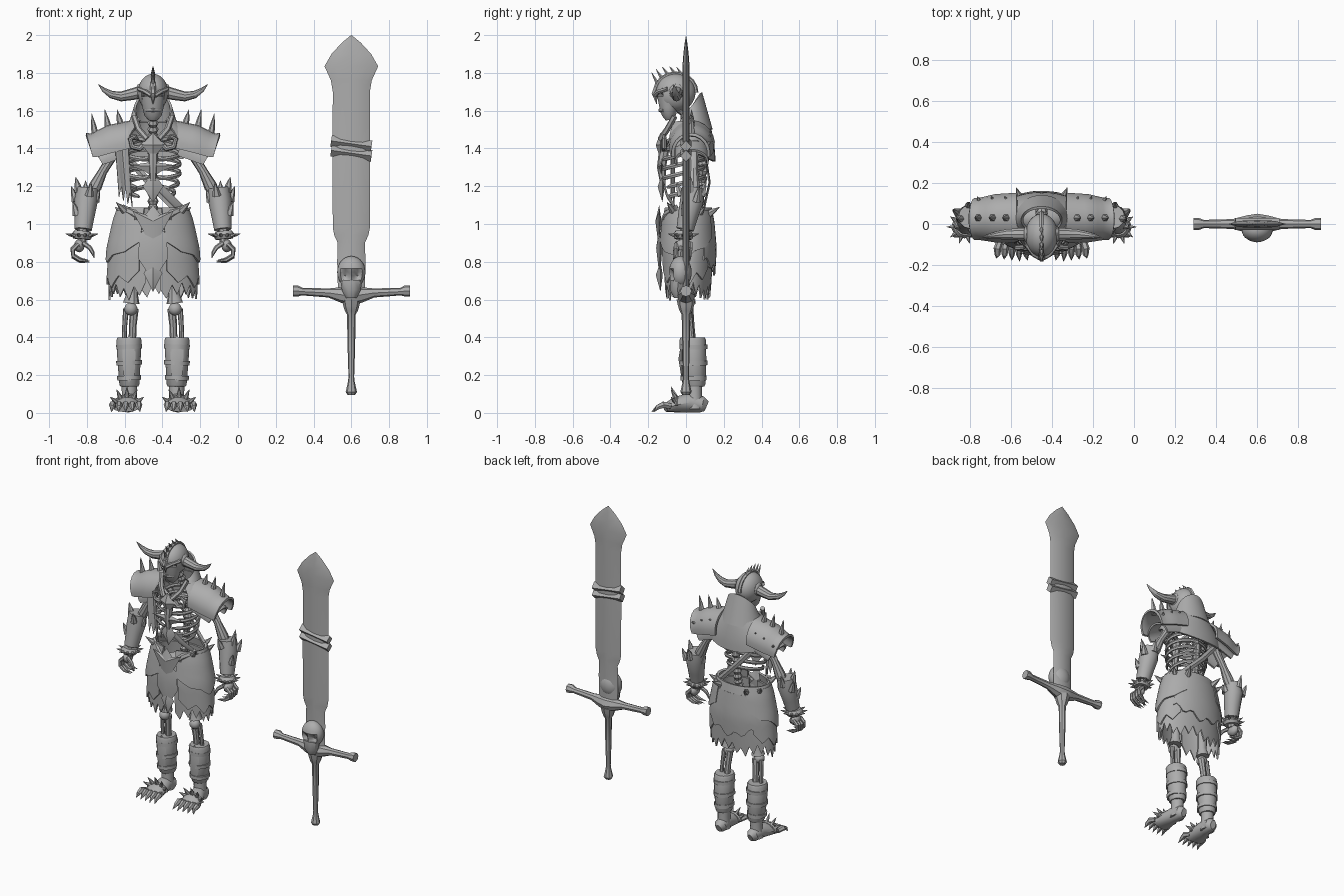
import bpy, bmesh, math
from mathutils import Vector as V

steel = bpy.data.materials.new("plain_grey")
steel.diffuse_color = (0.42, 0.42, 0.42, 1)
OX = -0.45                      # x offset of the figure being built
pi, sin, cos, rad = math.pi, math.sin, math.cos, math.radians
SIDES = (("left", 1), ("right", -1))


def mesh(name, verts, faces, thick=0):
    me = bpy.data.meshes.new(name)
    me.from_pydata([(v[0] + OX, v[1], v[2]) for v in verts], [], faces)
    bm = bmesh.new()
    bm.from_mesh(me)
    bmesh.ops.recalc_face_normals(bm, faces=bm.faces)
    bm.to_mesh(me)
    bm.free()
    me.materials.append(steel)
    ob = bpy.data.objects.new(name, me)
    bpy.context.collection.objects.link(ob)
    if thick:
        m = ob.modifiers.new("thickness", "SOLIDIFY")
        m.thickness, m.offset = thick, 0
    return ob


def sweep(name, pts, radii, n=8, ref=(0, 1, 0)):
    """Rings along a path; radii is one size or a list, a size is r or (a, b) with b along ref."""
    pts, ref, verts = [V(p) for p in pts], V(ref), []
    for i, p in enumerate(pts):
        t = (pts[min(i + 1, len(pts) - 1)] - pts[max(i - 1, 0)]).normalized()
        u = t.cross(ref).normalized()
        w = u.cross(t)
        r = radii[i] if isinstance(radii, list) else radii
        a, b = r if isinstance(r, tuple) else (r, r)
        for k in range(n):
            g = 2 * pi * k / n
            verts.append(p + u * a * cos(g) + w * b * sin(g))
    faces = [(i * n + k, i * n + (k + 1) % n, (i + 1) * n + (k + 1) % n, (i + 1) * n + k)
             for i in range(len(pts) - 1) for k in range(n)]
    faces += [tuple(range(n)), tuple(range(len(verts) - n, len(verts)))]
    return mesh(name, verts, faces)


def spike(name, p, d, r=0.014):
    d = V(d)
    ref = (0, 0, 1) if abs(d.y) > 0.7 * d.length else (0, 1, 0)
    return sweep(name, [V(p), V(p) + d * 0.5, V(p) + d], [r, r * 0.62, 0.001], 6, ref)


def grid(name, fn, nu, nv, thick=0.012):
    verts = [fn(i / nu, j / nv) for i in range(nu + 1) for j in range(nv + 1)]
    m = nv + 1
    faces = [(i * m + j, (i + 1) * m + j, (i + 1) * m + j + 1, i * m + j + 1)
             for i in range(nu) for j in range(nv)]
    return mesh(name, verts, faces, thick)


def ball(name, c, r, dents=(), n=24):
    """Ellipsoid; every dent (centre, radius, push) presses nearby points back."""
    verts, m = [], n // 2
    for j in range(m + 1):
        f = pi * (0.001 + 0.998 * j / m)
        for k in range(n):
            g = 2 * pi * k / n
            p = V((c[0] + r[0] * sin(f) * cos(g), c[1] + r[1] * sin(f) * sin(g), c[2] + r[2] * cos(f)))
            for dc, dr, push in dents:
                p.y += push * max(0, 1 - ((p - V(dc)).length / dr) ** 2)
            verts.append(p)
    faces = [(j * n + k, j * n + (k + 1) % n, (j + 1) * n + (k + 1) % n, (j + 1) * n + k)
             for j in range(m) for k in range(n)]
    return mesh(name, verts, faces)


def gem(name, outline, y, bulge=0.025):
    """Faceted plate in the xz plane with a raised middle."""
    n = len(outline)
    c = (sum(p[0] for p in outline) / n, y - bulge, sum(p[1] for p in outline) / n)
    return mesh(name, [(p[0], y, p[1]) for p in outline] + [c, (c[0], y + 0.012, c[2])],
                [(k, (k + 1) % n, n + e) for k in range(n) for e in (0, 1)])


def table(rows, t):
    for i, (a, b) in enumerate(zip(rows, rows[1:])):
        if t <= b[0] or i == len(rows) - 2:
            f = min(1, max(0, (t - a[0]) / (b[0] - a[0])))
            return [x + (y - x) * f for x, y in zip(a[1:], b[1:])]


def zigzag(u, k):
    return abs((u * k % 1) * 2 - 1)


# ---- head ----
ball("skull_helm", (0, -0.055, 1.695), (0.08, 0.105, 0.1),
     [((s * 0.035, -0.15, 1.665), 0.036, 0.05) for s in (1, -1)], 36)
sweep("jaw", [(0, -0.085, 1.67), (0, -0.092, 1.615), (0, -0.09, 1.575), (0, -0.088, 1.55)],
      [(0.066, 0.07), (0.056, 0.05), (0.046, 0.038), (0.025, 0.02)], 14)
sweep("teeth", [(s * 0.036, -0.118 - 0.02 * (1 - abs(s)), 1.603) for s in (-1, -0.5, 0, 0.5, 1)], (0.012, 0.008), 6)
sweep("nose_guard", [(0, -0.145, 1.75), (0, -0.168, 1.69), (0, -0.155, 1.635)], [0.014, 0.016, 0.002], 6)
arc = [rad(a) for a in range(-10, 181, 19)]
sweep("crest", [(0, -0.055 - 0.108 * cos(a), 1.695 + 0.1 * sin(a)) for a in arc], (0.013, 0.013), 6, (1, 0, 0))
for i in range(5):
    a = rad(28 + i * 21)
    spike("crest_spike", (0, -0.055 - 0.105 * cos(a), 1.69 + 0.1 * sin(a)),
          (0, -0.035, 0.085 - 0.04 * sin(a)), 0.012)
for side, s in SIDES:
    sweep(side + "_brow", [(s * 0.01, -0.165, 1.68), (s * 0.04, -0.148, 1.7), (s * 0.075, -0.1, 1.715)], 0.012, 6)
    sweep(side + "_horn", [(s * x, y, z) for x, y, z in (
        (0.06, -0.05, 1.7), (0.11, -0.05, 1.687), (0.17, -0.05, 1.675), (0.22, -0.055, 1.685),
        (0.26, -0.06, 1.71), (0.29, -0.065, 1.74))], [0.034, 0.031, 0.026, 0.02, 0.012, 0.001], 10)
    ball(side + "_horn_socket", (s * 0.074, -0.05, 1.7), (0.016, 0.04, 0.042), (), 12)

# ---- spine, ribs, shoulders and pelvis ----
spine = [(0, 0.03, 0.95), (0, 0.07, 1.1), (0, 0.09, 1.3), (0, 0.06, 1.45), (0, -0.03, 1.62)]
rows = [(i / 4,) + p for i, p in enumerate(spine)]
sweep("spine", [table(rows, i / 40) for i in range(41)], [0.03 if i % 2 else 0.02 for i in range(41)], 8)
ball("pelvis", (0, 0.03, 0.93), (0.13, 0.07, 0.07))
sweep("breastbone", [(0, -0.11, 1.43), (0, -0.13, 1.3), (0, -0.12, 1.19)], [0.028, 0.024, 0.012], 8)
for side, s in SIDES:
    for i in range(6):
        z, w = 1.43 - i * 0.05, (0.125, 0.14, 0.145, 0.145, 0.135, 0.115)[i]
        end = 80 if i < 4 else 50
        pts = []
        for k in range(10):
            a = rad(85 - k * (85 + end) / 9)
            pts.append((s * w * cos(a), -0.015 + 0.11 * sin(a), z + 0.02 * sin(a) - 0.02 * k / 9))
        sweep(side + "_rib", pts, [(0.008, 0.013)] * 9 + [(0.006, 0.007)], 6, (0, 0, 1))
    sweep(side + "_collarbone", [(s * 0.02, -0.09, 1.44), (s * 0.1, -0.05, 1.46), (s * 0.2, 0.03, 1.44)], 0.015, 6)

# ---- high collar and back mantle ----
def collar(u, v):
    a = rad(-45 + 270 * u)
    top = 1.61 + 0.085 * sin(a)
    return ((0.135 - 0.04 * v) * cos(a), 0.02 + (0.115 - 0.055 * v) * sin(a), 1.5 + (top - 1.5) * v)


def mantle(u, v):
    a = rad(-55 + 290 * u)
    low = 1.39 - 0.06 * max(0, sin(a)) + 0.04 * max(0, -sin(a))
    w = sin(v * pi / 2)
    return ((0.12 + 0.11 * w) * cos(a), 0.02 + (0.1 + 0.03 * w) * sin(a), 1.54 + (low - 1.54) * v)


grid("collar", collar, 28, 4)
grid("mantle", mantle, 28, 5)

# ---- chest ornaments ----
gem("chest_medallion", [(0, 1.485), (0.06, 1.42), (0, 1.345), (-0.06, 1.42)], -0.135)
gem("chest_star", [(0, 1.37), (0.03, 1.325), (0.125, 1.31), (0.045, 1.28), (0, 1.25),
                   (-0.045, 1.28), (-0.125, 1.31), (-0.03, 1.325)], -0.13, 0.02)
gem("belly_gem", [(0, 1.275), (0.055, 1.2), (0, 1.115), (-0.055, 1.2)], -0.125)
sweep("belly_strap", [(0.03, -0.115, 1.2), (0.08, -0.1, 1.15), (0.14, -0.06, 1.09)], (0.02, 0.006), 4)
sweep("back_strap", [(-0.16, 0.1, 1.38), (-0.02, 0.125, 1.22), (0.14, 0.09, 1.06)], (0.018, 0.006), 4)
grid("shoulder_rag", lambda u, v: (-0.2 + 0.07 * u + 0.02 * v, -0.07 - 0.01 * cos(u * 6),
     1.41 - v * (0.2 + 0.07 * zigzag(u, 3) + 0.05 * u)), 6, 4, 0.006)

for side, s in SIDES:
    sweep(side + "_collar_hook", [(s * x, -0.115, z) for x, z in (
        (0.04, 1.43), (0.07, 1.4), (0.11, 1.41), (0.12, 1.45), (0.09, 1.465), (0.075, 1.445))],
        [0.016, 0.016, 0.015, 0.013, 0.01, 0.003], 8)
    sweep(side + "_collar_trim", [(s * 0.1, -0.06, 1.57), (s * 0.075, -0.1, 1.5), (s * 0.03, -0.135, 1.45)], 0.016, 6)

    # ---- shoulder armour ----
    def pauldron(u, v):
        a = rad(-12 + 204 * v)
        x, cy, ry, zb, h = table([(0, 0.12, 0.03, 0.115, 1.425, 0.115), (0.5, 0.24, 0.028, 0.11, 1.4, 0.115),
                                  (0.85, 0.325, 0.025, 0.095, 1.375, 0.095), (1, 0.355, 0.025, 0.095, 1.375, 0.1)], u)
        return (s * (x - 0.03 * u * (1 - sin(a))), cy + ry * cos(a), zb + h * sin(a))

    def lower_pauldron(u, v):
        a = rad(-15 + 210 * v)
        return (s * (0.17 + 0.14 * u - 0.035 * (1 - sin(a))), 0.03 + 0.085 * cos(a),
                1.385 - 0.055 * u + (0.08 - 0.02 * u) * sin(a))

    grid(side + "_pauldron", pauldron, 8, 12, 0.016)
    grid(side + "_lower_pauldron", lower_pauldron, 4, 12)
    for x, z, l in ((0.17, 1.52, 0.085), (0.235, 1.5, 0.105), (0.305, 1.465, 0.12)):
        spike(side + "_pauldron_spike", (s * x, 0.03, z), (s * 0.02, 0, l), 0.021)
        spike(side + "_pauldron_stud", (s * x, 0.115, z - 0.04), (s * 0.01, 0.02, 0.012), 0.01)

    # ---- arm ----
    sweep(side + "_upper_arm", [(s * 0.19, 0.04, 1.43), (s * 0.215, 0.04, 1.36), (s * 0.265, 0.04, 1.28),
          (s * 0.305, 0.04, 1.2), (s * 0.325, 0.04, 1.16)], [0.04, 0.026, 0.024, 0.035, 0.028], 10)
    sweep(side + "_bracer", [(s * 0.347, 0.035, 1.19), (s * 0.355, 0.03, 1.12), (s * 0.363, 0.01, 1.04),
          (s * 0.37, -0.005, 0.97)], [0.058, 0.062, 0.053, 0.046], 12)
    for dx, dy, z, l in ((0.035, 0, 1.17, 0.08), (0.05, 0.03, 1.12, 0.08), (-0.02, -0.05, 1.15, 0.07),
                         (0.045, -0.03, 1.05, 0.07), (0.0, 0.055, 1.15, 0.08), (-0.05, 0, 1.12, 0.06)):
        spike(side + "_bracer_fin", (s * (0.357 + dx), 0.025 + dy, z), (s * dx * 0.5, dy * 0.5, l), 0.024)
    sweep(side + "_wrist", [(s * 0.37, -0.005, 0.99), (s * 0.378, -0.015, 0.9)], 0.024, 8)
    sweep(side + "_cuff", [(s * 0.374, -0.012, 0.96), (s * 0.376, -0.014, 0.94), (s * 0.378, -0.015, 0.92)],
          [0.044, 0.056, 0.046], 12)
    for k in range(10):
        a = k * pi / 5
        spike(side + "_cuff_spike", (s * 0.376 + 0.05 * cos(a), -0.014 + 0.05 * sin(a), 0.94),
              (0.036 * cos(a), 0.036 * sin(a), 0.008), 0.011)
    ball(side + "_palm", (s * 0.39, -0.015, 0.885), (0.028, 0.045, 0.035), (), 12)
    for k in range(4):
        y = -0.052 + 0.025 * k
        sweep(side + "_finger", [(s * x, y + dy, z + 0.005 * abs(k - 1)) for x, dy, z in (
            (0.395, 0, 0.89), (0.425, 0, 0.86), (0.422, -0.003, 0.825), (0.385, -0.008, 0.803), (0.335, -0.012, 0.797))],
            [0.012, 0.013, 0.011, 0.01, 0.001], 6)
    sweep(side + "_thumb", [(s * 0.37, -0.045, 0.9), (s * 0.335, -0.055, 0.875), (s * 0.32, -0.06, 0.85),
          (s * 0.312, -0.06, 0.82)], [0.013, 0.012, 0.01, 0.001], 6)

    # ---- leg ----
    sweep(side + "_thigh", [(s * 0.1, 0.025, 0.93), (s * 0.105, 0.02, 0.8), (s * 0.11, 0.01, 0.63),
          (s * 0.115, 0.01, 0.58)], [0.045, 0.032, 0.03, 0.044], 10)
    ball(side + "_knee", (s * 0.117, 0.0, 0.55), (0.035, 0.035, 0.035), (), 14)
    for dx, r in ((-0.018, 0.02), (0.025, 0.013)):
        sweep(side + "_shin_bone", [(s * (0.118 + dx), 0.015, 0.55), (s * (0.125 + dx), 0.025, 0.46),
              (s * (0.128 + dx), 0.035, 0.36)], [r * 1.2, r, r], 8)
    sweep(side + "_greave", [(s * 0.127, 0.035, 0.4), (s * 0.127, 0.035, 0.385), (s * 0.127, 0.04, 0.27),
          (s * 0.125, 0.045, 0.15), (s * 0.125, 0.045, 0.14)],
          [(0.06, 0.064), (0.067, 0.07), (0.061, 0.068), (0.053, 0.058), (0.047, 0.052)], 12)
    for z in (0.35, 0.265, 0.185):
        sweep(side + "_greave_strap", [(s * 0.126, 0.039, z - 0.012), (s * 0.127, 0.039, z + 0.012)],
              (0.068, 0.074) if z > 0.2 else (0.063, 0.069), 12)
    gem(side + "_greave_plate", [(s * x, z) for x, z in ((0.127, 0.41), (0.165, 0.37), (0.155, 0.2), (0.127, 0.16),
                                                        (0.098, 0.2), (0.09, 0.37))], -0.02, 0.02)
    sweep(side + "_ankle", [(s * 0.125, 0.045, 0.17), (s * 0.125, 0.045, 0.1), (s * 0.127, 0.045, 0.02)],
          [0.042, 0.04, 0.045], 12)
    sweep(side + "_foot", [(s * 0.122, 0.108, 0.035), (s * 0.124, 0.085, 0.045), (s * 0.128, 0.02, 0.055),
          (s * 0.138, -0.06, 0.042), (s * 0.145, -0.11, 0.026)],
          [(0.02, 0.028), (0.042, 0.043), (0.045, 0.052), (0.066, 0.04), (0.068, 0.022)], 12, (0, 0, 1))
    for k in range(5):
        x = 0.087 + 0.029 * k
        out = 0.006 * (k - 2)
        sweep(side + "_toe", [(s * x, -0.08, 0.035), (s * (x + out), -0.12, 0.043), (s * (x + out), -0.15, 0.03),
              (s * (x + 1.5 * out), -0.182 + 0.005 * abs(k - 1), 0.006)], [0.016, 0.019, 0.014, 0.001], 6, (0, 0, 1))
        a = rad(35 * (k - 2))
        spike(side + "_foot_spike", (s * 0.138 + 0.06 * sin(a), -0.055, 0.045 + 0.04 * cos(a)),
              (0.035 * sin(a), -0.025, 0.045 * cos(a) + 0.01), 0.014)
    sweep(side + "_foot_band", [(s * (0.138 + 0.07 * cos(a)), -0.05, 0.04 + 0.045 * sin(a))
          for a in [rad(20 * i) for i in range(10)]], 0.01, 6)

# ---- belt and skirt ----
HIPS = [(0.58, 0.24, 0.12), (0.7, 0.24, 0.128), (0.87, 0.228, 0.138), (1.02, 0.195, 0.125), (1.1, 0.165, 0.11)]


def hip(name, a0, a1, top, low, off, nu, nv=6, thick=0.01):
    def fn(u, v):
        a = rad(a0 + (a1 - a0) * u)
        z = top(u) + (low(u) - top(u)) * v
        rx, ry = table(HIPS, z)
        return ((rx + off) * cos(a), 0.01 + (ry + off) * sin(a), z)
    grid(name, fn, nu, nv, thick)


hip("ragged_skirt", -80, 260, lambda u: 1.03, lambda u: 0.59 + 0.06 * zigzag(u, 22) + 0.04 * abs(sin(u * 17)), -0.008, 44)
hip("back_apron", 35, 145, lambda u: 1.03, lambda u: 0.74 + 0.14 * abs(u - 0.5) + 0.02 * sin(u * 25), 0.01, 18)
hip("belt", -75, 255, lambda u: 1.085, lambda u: 1.015, 0.006, 32, 2, 0.016)
for side, s in SIDES:
    h = 0 if s > 0 else 180
    hip(side + "_lower_tasset", h - s * 72, h + s * 50, lambda u: 1.0,
        lambda u: 0.66 + 0.1 * abs(u - 0.42) + 0.05 * zigzag(u, 4), 0.002, 24)
    hip(side + "_upper_tasset", h - s * 74, h + s * 58, lambda u: 1.07 - 0.05 * (u < 0.1),
        lambda u: 0.79 + 0.22 * abs(u - 0.45) + 0.02 * zigzag(u, 3), 0.014, 24)
    spike(side + "_belt_front_spike", (s * 0.15, -0.07, 1.07), (s * 0.045, -0.03, 0.045), 0.02)
    sweep(side + "_belt_front_trim", [(s * 0.165, -0.05, 1.085), (s * 0.1, -0.105, 1.055), (s * 0.03, -0.13, 1.0)],
          (0.02, 0.012), 6)
    for x, y in ((0.1, 0.115), (0.16, 0.065)):
        spike(side + "_belt_back_spike", (s * x, y, 1.05), (s * x * 0.25, y * 0.55, 0.04), 0.022)
gem("tabard_lower", [(0, 0.8), (0.05, 0.74), (0, 0.64), (-0.05, 0.74)], -0.135)
gem("tabard_middle", [(0, 1.0), (0.07, 0.95), (0.08, 0.82), (0, 0.7), (-0.08, 0.82), (-0.07, 0.95)], -0.138, 0.02)
gem("tabard_upper", [(0, 1.1), (0.04, 1.05), (0.11, 1.07), (0.05, 0.96), (0, 0.86), (-0.05, 0.96),
                     (-0.11, 1.07), (-0.04, 1.05)], -0.142, 0.02)

# ---- great sword ----
OX = 0.6
BLADE = [(0.62, 0.07), (0.8, 0.075), (0.9, 0.072), (0.94, 0.09), (0.98, 0.098), (1.35, 0.1), (1.7, 0.098), (1.76, 0.108),
         (1.835, 0.142), (1.9, 0.105), (1.96, 0.05), (2.0, 0.001)]
verts = []
for z, w in BLADE:
    t = 0.019 if z < 1.85 else 0.019 * w / 0.142
    verts += [(-w, 0, z), (-0.6 * w, -t * 0.8, z), (0, -t, z), (0.6 * w, -t * 0.8, z),
              (w, 0, z), (0.6 * w, t * 0.8, z), (0, t, z), (-0.6 * w, t * 0.8, z)]
mesh("blade", verts, [(i * 8 + k, i * 8 + (k + 1) % 8, i * 8 + 8 + (k + 1) % 8, i * 8 + 8 + k)
                      for i in range(len(BLADE) - 1) for k in range(8)] + [tuple(range(8))])
for z in (1.375, 1.425):
    sweep("blade_wrap", [(-0.107, 0, z + 0.015), (0.107, 0, z - 0.015)], (0.032, 0.03), 4)
sweep("cross_guard", [(x, 0, z) for x, z in ((-0.31, 0.645), (-0.285, 0.645), (-0.26, 0.642), (-0.12, 0.635),
      (-0.05, 0.625), (0, 0.62), (0.05, 0.625), (0.12, 0.635), (0.26, 0.642), (0.285, 0.645), (0.31, 0.645))],
      [0.03, 0.03, 0.02, 0.024, 0.042, 0.05, 0.042, 0.024, 0.02, 0.03, 0.03], 8)
sweep("grip", [(0, 0, z) for z in (0.6, 0.565, 0.54, 0.52, 0.35, 0.19, 0.165, 0.11, 0.095)],
      [0.05, 0.042, 0.034, 0.023, 0.02, 0.015, 0.018, 0.03, 0.02], 8)
ball("guard_skull", (0, -0.03, 0.745), (0.075, 0.06, 0.085),
     [((s * 0.033, -0.09, 0.725), 0.034, 0.035) for s in (1, -1)], 28)
sweep("guard_skull_jaw", [(0, -0.04, 0.7), (0, -0.045, 0.65), (0, -0.04, 0.61)],
      [(0.058, 0.045), (0.05, 0.042), (0.03, 0.025)], 10)

# ---- shading ----
bpy.ops.object.select_all(action="SELECT")
bpy.context.view_layer.objects.active = bpy.context.selected_objects[0]
bpy.ops.object.convert(target="MESH")
bpy.ops.object.shade_smooth_by_angle(angle=rad(35))
